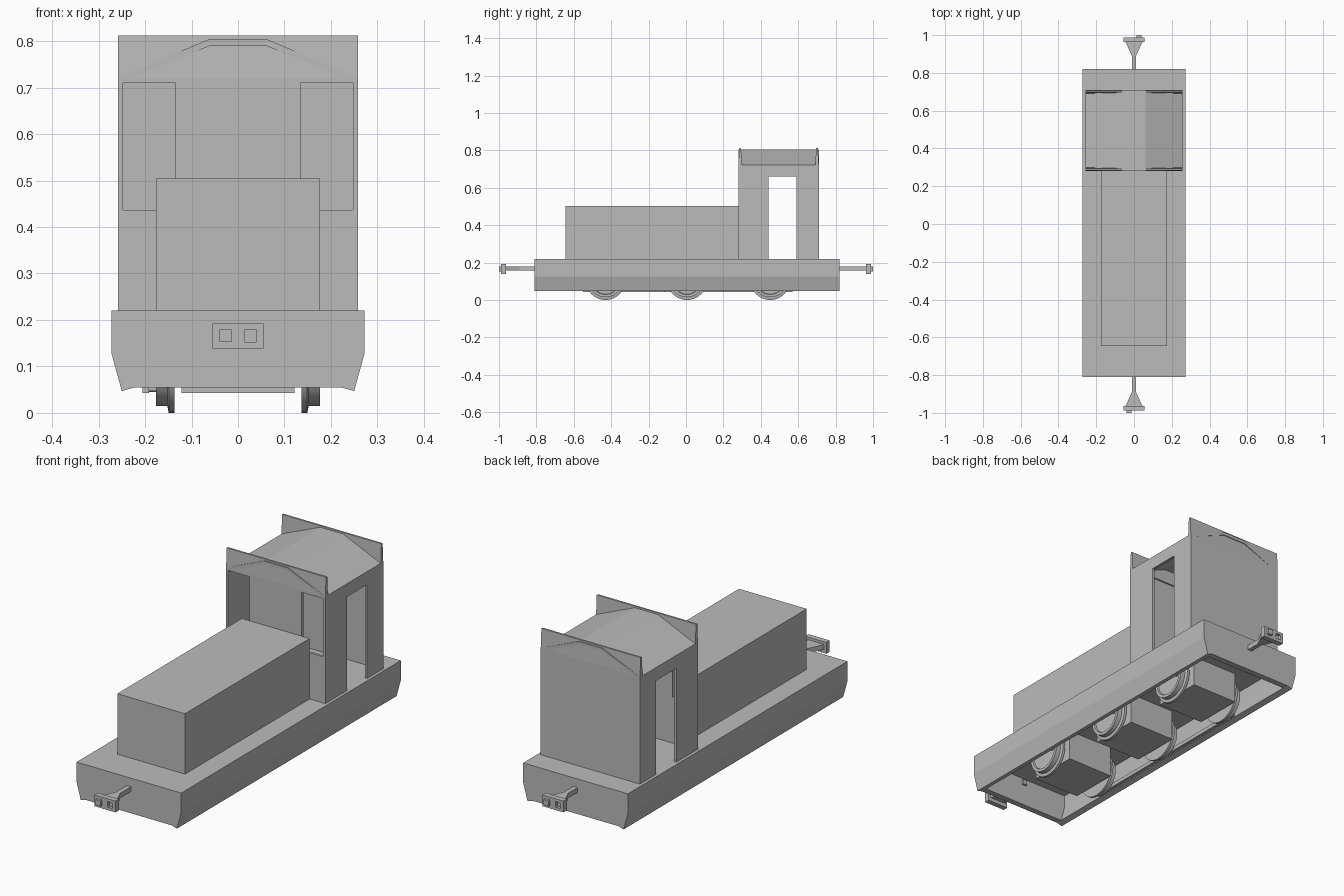
import bpy, bmesh, math
from mathutils import Matrix, Vector

if "Cube" in bpy.data.objects:
    bpy.data.objects.remove(bpy.data.objects["Cube"], do_unlink=True)

grey = bpy.data.materials.new("plain_grey")
grey.use_nodes = True
COLOUR = (0.5, 0.5, 0.5, 1)
grey.diffuse_color = COLOUR
grey.node_tree.nodes["Principled BSDF"].inputs["Base Color"].default_value = COLOUR


def finish(name, bm):
    bmesh.ops.recalc_face_normals(bm, faces=bm.faces)
    mesh = bpy.data.meshes.new(name)
    bm.to_mesh(mesh)
    bm.free()
    mesh.materials.append(grey)
    ob = bpy.data.objects.new(name, mesh)
    bpy.context.collection.objects.link(ob)
    return ob


def box(name, x0, x1, y0, y1, z0, z1):
    bm = bmesh.new()
    size = Matrix.Diagonal((x1 - x0, y1 - y0, z1 - z0, 1))
    mid = Matrix.Translation(((x0 + x1) / 2, (y0 + y1) / 2, (z0 + z1) / 2))
    bmesh.ops.create_cube(bm, size=1, matrix=mid @ size)
    return finish(name, bm)


def prism(name, points, axis, a, b):
    """Extrude a 2D outline along the named axis from a to b."""
    place = {"x": lambda p: (a, p[0], p[1]),
             "y": lambda p: (p[0], a, p[1]),
             "z": lambda p: (p[0], p[1], a)}[axis]
    bm = bmesh.new()
    face = bm.faces.new([bm.verts.new(place(p)) for p in points])
    out = bmesh.ops.extrude_face_region(bm, geom=[face])
    step = Vector([b - a if axis == c else 0 for c in "xyz"])
    verts = [v for v in out["geom"] if isinstance(v, bmesh.types.BMVert)]
    bmesh.ops.translate(bm, verts=verts, vec=step)
    return finish(name, bm)


def lathe(name, profile, y, z, side, steps=32):
    """Spin (x, radius) points about a crosswise axle."""
    bm = bmesh.new()
    verts = [bm.verts.new((side * x, y, z + r)) for x, r in profile]
    edges = [bm.edges.new(pair) for pair in zip(verts, verts[1:])]
    bmesh.ops.spin(bm, geom=verts + edges, cent=(0, y, z), axis=(1, 0, 0),
                   angle=math.tau, steps=steps, use_duplicate=False)
    bmesh.ops.remove_doubles(bm, verts=bm.verts, dist=1e-5)
    ob = finish(name, bm)
    bpy.ops.object.select_all(action="DESELECT")
    ob.select_set(True)
    bpy.context.view_layer.objects.active = ob
    bpy.ops.object.shade_smooth_by_angle(angle=math.radians(35))
    return ob


def cut(ob, *limits):
    """Cut a box-shaped opening and discard the cutter."""
    tool = box("cutter", *limits)
    tool.hide_render = True
    mod = ob.modifiers.new("opening", "BOOLEAN")
    mod.operation, mod.solver, mod.object = "DIFFERENCE", "EXACT", tool
    bpy.context.view_layer.objects.active = ob
    bpy.ops.object.modifier_apply(modifier=mod.name)
    bpy.data.objects.remove(tool, do_unlink=True)


# Hollow chassis: deck with side skirts, closed by end walls
FRONT, BACK = -0.81, 0.82
outer = [(0.272, 0.22), (0.272, 0.127), (0.25, 0.047)]
inner = [(0.222, 0.055), (0.243, 0.13), (0.243, 0.19)]
half = outer + inner
prism("chassis_shell", half + [(-x, z) for x, z in reversed(half)], "y", FRONT, BACK)
wall = inner + [(-x, z) for x, z in reversed(inner)]
prism("front_end_wall", wall, "y", FRONT, FRONT + 0.029)
prism("back_end_wall", wall, "y", BACK - 0.029, BACK)

# Long hood
box("hood", -0.176, 0.176, -0.645, 0.28, 0.22, 0.504)

# Cab walls with doorways and front windows
C0, C1, CX, EAVE = 0.28, 0.71, 0.258, 0.722
cab = box("cab_walls", -CX, CX, C0, C1, 0.22, EAVE)
cut(cab, -0.247, 0.247, C0 + 0.012, C1 - 0.012, 0.1, 0.9)
cut(cab, -0.4, 0.4, 0.44, 0.59, 0.1, 0.66)
for x0, x1 in ((-0.247, -0.135), (0.135, 0.247)):
    cut(cab, x0, x1, C0 - 0.1, C0 + 0.1, 0.437, 0.71)

# Three-sided roof sheet
roof = [(-CX, EAVE), (-0.06, 0.805), (0.06, 0.805), (CX, EAVE),
        (0.225, EAVE), (0.06, 0.79), (-0.06, 0.79), (-0.225, EAVE)]
prism("cab_roof", roof, "y", C0, C1)

# Leaning boards at both ends of the roof
for name, y, d in (("front_roof_board", C0, 1), ("back_roof_board", C1, -1)):
    prism(name, [(y, EAVE), (y + 0.005 * d, 0.812),
                 (y + 0.014 * d, 0.812), (y + 0.019 * d, EAVE)], "x", -CX, CX)

# Wheelsets with gearboxes
AXLE = 0.106
tyre = [(0.137, 0), (0.137, 0.106), (0.149, 0.106), (0.152, 0.091),
        (0.176, 0.091), (0.176, 0.077), (0.168, 0.074), (0.168, 0)]
sides = (("right", -1), ("left", 1))
wheel_ys = (("front", -0.43), ("middle", 0.005), ("back", 0.45))
# Side rods sit a quarter turn apart
rod_shift = {-1: (0, -0.054), 1: (0.054, 0)}
for place, y in wheel_ys:
    box(place + "_gearbox", -0.122, 0.122, y - 0.12, y + 0.12, 0.043, 0.19)
    lathe(place + "_axle", [(-0.14, 0), (-0.14, 0.015), (0.14, 0.015), (0.14, 0)],
          y, AXLE, 1, 16)
    for hand, s in sides:
        lathe(f"{place}_{hand}_wheel", tyre, y, AXLE, s)
        dy, dz = rod_shift[s]
        lathe(f"{place}_{hand}_crank_pin",
              [(0.165, 0), (0.165, 0.007), (0.192, 0.007), (0.192, 0)],
              y + dy, AXLE + dz, s, 12)
for hand, s in sides:
    dy, dz = rod_shift[s]
    x0, x1 = sorted((s * 0.191, s * 0.205))
    box(hand + "_side_rod", x0, x1, -0.45 + dy, 0.47 + dy,
        AXLE + dz - 0.009, AXLE + dz + 0.009)

# Couplers: shank, flared neck and block head with one peg and one socket
neck = [(0.011, 0.77), (0.011, 0.89), (0.045, 0.965)]
neck += [(-x, y) for x, y in reversed(neck)]
for place, s in (("front", -1), ("back", 1)):
    def span(a, b):
        return tuple(sorted((s * a, s * b)))
    prism(place + "_coupler_shank", [(s * x, s * y) for x, y in neck], "z", 0.157, 0.18)
    head = box(place + "_coupler_head", -0.055, 0.055, *span(0.963, 0.988), 0.139, 0.192)
    cut(head, *span(-0.04, -0.014), *span(0.975, 1.05), 0.153, 0.179)
    box(place + "_coupler_peg", *span(0.014, 0.04), *span(0.98, 1.0), 0.153, 0.179)
